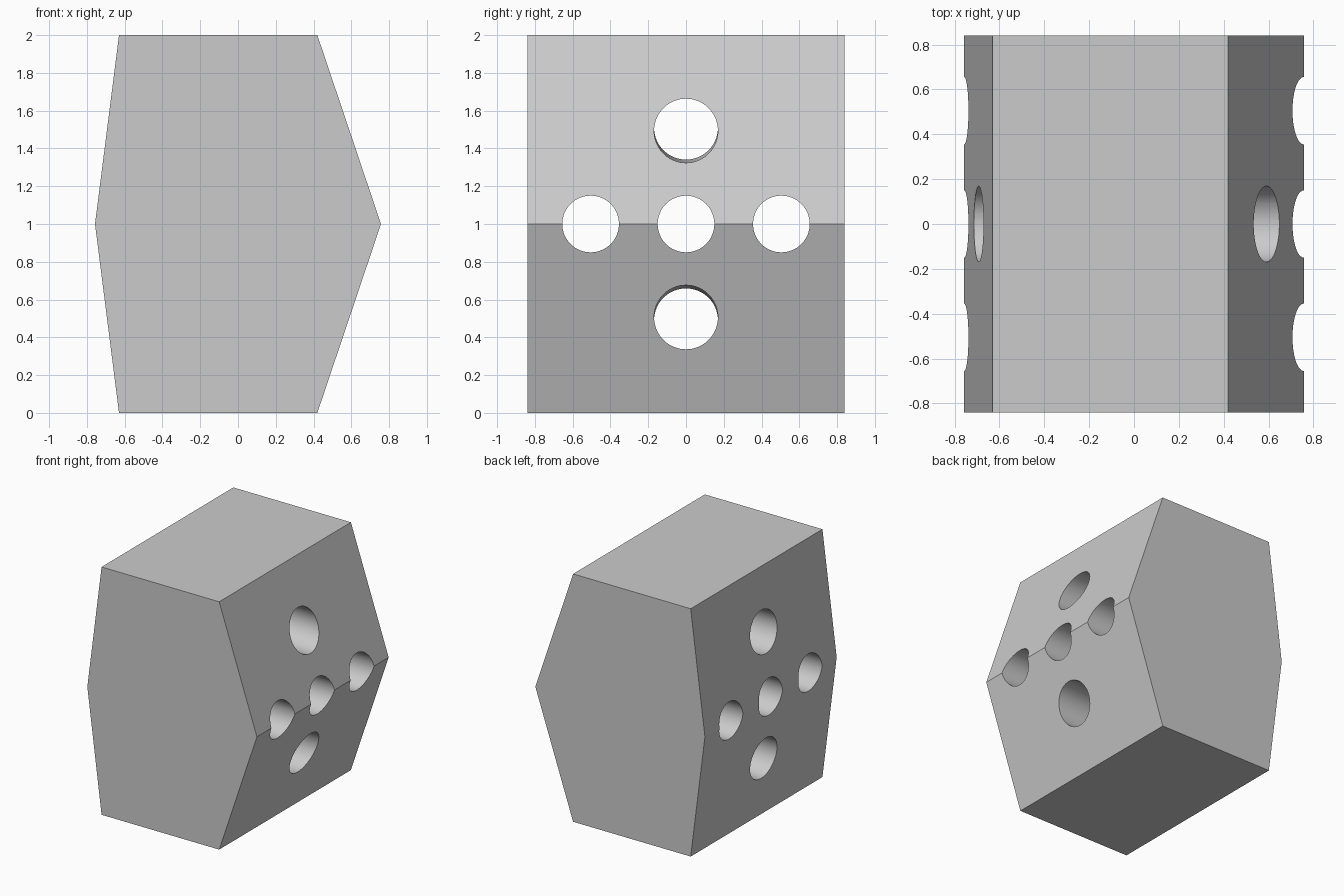
import bpy, bmesh, math
from mathutils import Vector

cube = bpy.data.objects.get("Cube")
if cube:
    bpy.data.objects.remove(cube, do_unlink=True)

DEPTH = 0.84

grey = bpy.data.materials.new("plain grey")
grey.use_nodes = True
colour = (0.6, 0.6, 0.6, 1)
grey.diffuse_color = colour
grey.node_tree.nodes["Principled BSDF"].inputs["Base Color"].default_value = colour

# Six-sided block: an outline in x and z, extruded from front to back
outline = [(-0.63, 0), (0.42, 0), (0.757, 1), (0.42, 2), (-0.63, 2), (-0.757, 1)]
bm = bmesh.new()
face = bm.faces.new([bm.verts.new((x, -DEPTH, z)) for x, z in outline])
result = bmesh.ops.extrude_face_region(bm, geom=[face])
new_verts = [g for g in result["geom"] if isinstance(g, bmesh.types.BMVert)]
bmesh.ops.translate(bm, verts=new_verts, vec=(0, 2 * DEPTH, 0))
bmesh.ops.recalc_face_normals(bm, faces=bm.faces)
mesh = bpy.data.meshes.new("hexagonal_block")
bm.to_mesh(mesh)
bm.free()
mesh.materials.append(grey)
block = bpy.data.objects.new("hexagonal_block", mesh)
bpy.context.collection.objects.link(block)


def drill(name, y, z, radius, rise=0):
    """Bore a round hole through the block along x; rise is the slope towards -x."""
    axis = Vector((-1, 0, rise))
    bpy.ops.mesh.primitive_cylinder_add(
        vertices=64, radius=radius, depth=2.4, location=(0, y, z),
        rotation=axis.to_track_quat('Z', 'Y').to_euler())
    cutter = bpy.context.object
    cutter.name = name
    cutter.hide_render = True
    cutter.data.materials.append(grey)
    bpy.context.view_layer.objects.active = block
    mod = block.modifiers.new(name, 'BOOLEAN')
    mod.operation = 'DIFFERENCE'
    mod.solver = 'EXACT'
    mod.object = cutter
    bpy.ops.object.modifier_apply(modifier=mod.name)
    bpy.data.objects.remove(cutter, do_unlink=True)


# Row of three straight holes across the middle
for i in (-1, 0, 1):
    drill("middle_hole", 0.505 * i, 1, 0.15)

# Two wider holes above and below, spreading slightly apart towards -x
for side in (-1, 1):
    drill("outer_hole", 0, 1 + 0.501 * side, 0.169, 0.0125 * side)

# Smooth hole walls, crisp block edges
bpy.ops.object.select_all(action='DESELECT')
block.select_set(True)
bpy.context.view_layer.objects.active = block
bpy.ops.object.shade_smooth_by_angle(angle=math.radians(10))
